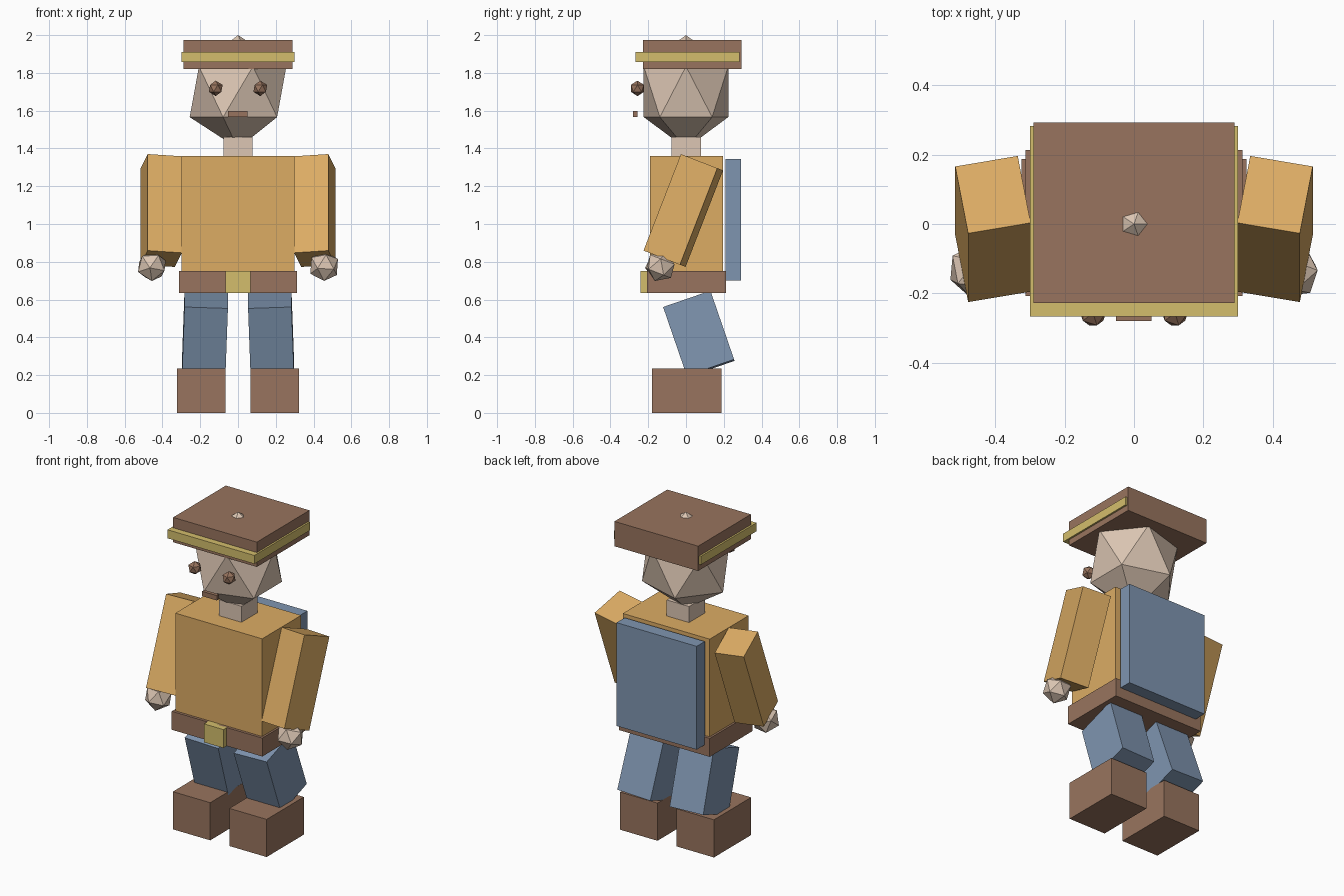
import bpy
import bmesh
from math import radians
from mathutils import Matrix, Vector

default = bpy.data.objects.get("Cube")
if default:
    bpy.data.objects.remove(default, do_unlink=True)


def material(name, rgb):
    """Flat material from 0-255 sRGB values."""
    lin = [((c / 255 + 0.055) / 1.055) ** 2.4 for c in rgb] + [1.0]
    mat = bpy.data.materials.new(name)
    mat.use_nodes = True
    mat.diffuse_color = lin
    mat.node_tree.nodes["Principled BSDF"].inputs["Base Color"].default_value = lin
    return mat


skin = material("skin", (220, 198, 179))
brown = material("brown leather", (152, 116, 94))
orange = material("orange shirt", (220, 172, 100))
blue = material("blue denim", (127, 149, 176))
yellow = material("yellow trim", (212, 190, 108))


def finish(name, bm, mat):
    mesh = bpy.data.meshes.new(name)
    bm.to_mesh(mesh)
    bm.free()
    mesh.materials.append(mat)
    obj = bpy.data.objects.new(name, mesh)
    bpy.context.collection.objects.link(obj)
    return obj


def place(center, size, rot):
    return Matrix.Translation(center) @ rot @ Matrix.Diagonal((*size, 1))


def block(name, mat, center, size, rot=Matrix()):
    bm = bmesh.new()
    bmesh.ops.create_cube(bm, size=1, matrix=place(center, size, rot))
    return finish(name, bm, mat)


def box(name, mat, low, high):
    """Upright block between two opposite corners."""
    low, high = Vector(low), Vector(high)
    return block(name, mat, (low + high) / 2, high - low)


def gem(name, mat, center, radii, rot=Matrix()):
    """Twenty-sided ball."""
    bm = bmesh.new()
    bmesh.ops.create_icosphere(bm, subdivisions=1, radius=1,
                               matrix=place(center, radii, rot))
    return finish(name, bm, mat)


def turn(degrees, axis):
    return Matrix.Rotation(radians(degrees), 4, axis)


# Body
box("torso", orange, (-0.30, -0.19, 0.75), (0.30, 0.195, 1.36))
box("belt", brown, (-0.313, -0.207, 0.635), (0.313, 0.213, 0.75))
box("buckle", yellow, (-0.067, -0.24, 0.635), (0.067, -0.19, 0.75))
box("backpack", blue, (-0.277, 0.21, 0.70), (0.277, 0.29, 1.345))
box("neck", skin, (-0.077, -0.076, 1.36), (0.077, 0.08, 1.46))

# Head and face
gem("head", skin, (0, 0, 1.70), (0.286, 0.263, 0.30))
box("mouth", brown, (-0.052, -0.28, 1.567), (0.05, -0.258, 1.597))

# Hat
box("hat", brown, (-0.289, -0.227, 1.82), (0.289, 0.293, 1.975))
box("hat_band", yellow, (-0.30, -0.267, 1.857), (0.30, 0.282, 1.91))

# Paired parts
for side, s in (("left", 1), ("right", -1)):
    gem(f"{side}_eye", brown, (s * 0.118, -0.257, 1.718), (0.041,) * 3)
    block(f"{side}_arm", orange, (s * 0.4065, -0.0145, 1.0715),
          (0.183, 0.21, 0.548), turn(-21.2, "X") @ turn(-10.2 * s, "Z"))
    gem(f"{side}_hand", skin, (s * 0.456, -0.135, 0.776), (0.083,) * 3,
        turn(-21.2, "X") @ turn(-10.2 * s, "Z"))
    block(f"{side}_leg", blue, (s * 0.175, 0.068, 0.418),
          (0.23, 0.265, 0.385), turn(19, "X") @ turn(-2 * s, "Y"))
    box(f"{side}_boot", brown, (s * 0.195 - 0.129, -0.18, 0),
        (s * 0.195 + 0.129, 0.187, 0.235))
